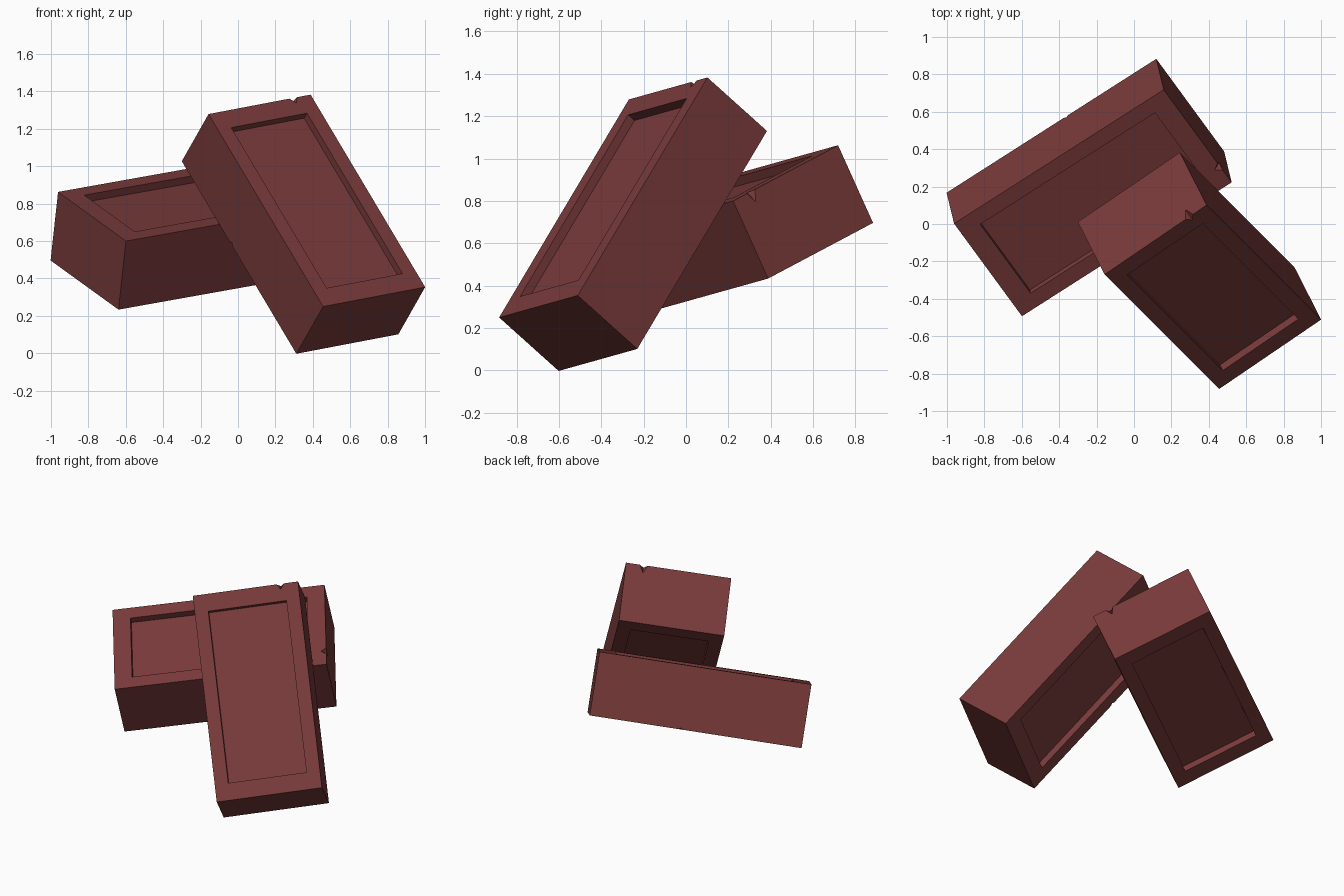
import bpy, bmesh
from mathutils import Vector, Matrix

if "Cube" in bpy.data.objects:
    bpy.data.objects.remove(bpy.data.objects["Cube"])

W, L, D = 0.668, 1.345, 0.404        # brick width, length, thickness
MU, MV, DEPTH = 0.086, 0.112, 0.043  # recess margins and depth

mat = bpy.data.materials.new("brick_red")
mat.diffuse_color = (0.19, 0.042, 0.042, 1)
mat.use_nodes = True
mat.node_tree.nodes["Principled BSDF"].inputs["Base Color"].default_value = mat.diffuse_color


def add_box(bm, lo, hi):
    lo, hi = Vector(lo), Vector(hi)
    m = Matrix.Translation((lo + hi) / 2) @ Matrix.Diagonal((*(hi - lo), 1))
    bmesh.ops.create_cube(bm, size=1, matrix=m)


def add_chip(bm, centre, radii):
    """Small octahedron that chips an edge."""
    c = Vector(centre)
    pts = [c + Vector([s * radii[i] if j == i else 0 for j in range(3)])
           for i in range(3) for s in (-1, 1)]
    verts = [bm.verts.new(p) for p in pts]
    bmesh.ops.convex_hull(bm, input=verts)


def to_object(bm, name):
    bmesh.ops.recalc_face_normals(bm, faces=bm.faces)
    me = bpy.data.meshes.new(name)
    bm.to_mesh(me)
    bm.free()
    me.materials.append(mat)
    ob = bpy.data.objects.new(name, me)
    bpy.context.collection.objects.link(ob)
    return ob


def make_brick(name, centre, across, along):
    # orthonormal frame of the brick: across, along, depth
    v = Vector(along).normalized()
    u = Vector(across)
    u = (u - v * u.dot(v)).normalized()
    w = u.cross(v)
    frame = Matrix((u, v, w)).transposed().to_4x4()
    frame.translation = centre

    bm = bmesh.new()
    add_box(bm, (-W / 2, -L / 2, -D / 2), (W / 2, L / 2, D / 2))
    brick = to_object(bm, name)

    # recesses on both broad faces, plus two chipped edges
    bm = bmesh.new()
    for s in (-1, 1):
        a, b = sorted((s * (D / 2 - DEPTH), s * (D / 2 + 0.1)))
        add_box(bm, (-W / 2 + MU, -L / 2 + MV, a), (W / 2 - MU, L / 2 - MV, b))
    add_chip(bm, (W * 0.33, -L / 2, -D / 2), (0.025, 0.035, 0.055))
    add_chip(bm, (-W / 2, -L * 0.07, D / 2), (0.012, 0.015, 0.012))
    cutter = to_object(bm, name + "_cutter")
    cutter.hide_render = True

    mod = brick.modifiers.new("cut", 'BOOLEAN')
    mod.operation, mod.solver, mod.object = 'DIFFERENCE', 'EXACT', cutter
    bpy.context.view_layer.objects.active = brick
    bpy.ops.object.modifier_apply(modifier=mod.name)
    bpy.data.objects.remove(cutter)
    brick.matrix_world = frame


# brick leaning against the other one
make_brick("leaning_brick", (0.35, -0.25, 0.69), (0.55, 0.37, 0.10), (0.61, -0.61, -1.025))
# brick behind
make_brick("rear_brick", (-0.24, 0.195, 0.648), (0.36, -0.49, -0.26), (-1.12, -0.715, -0.20))
